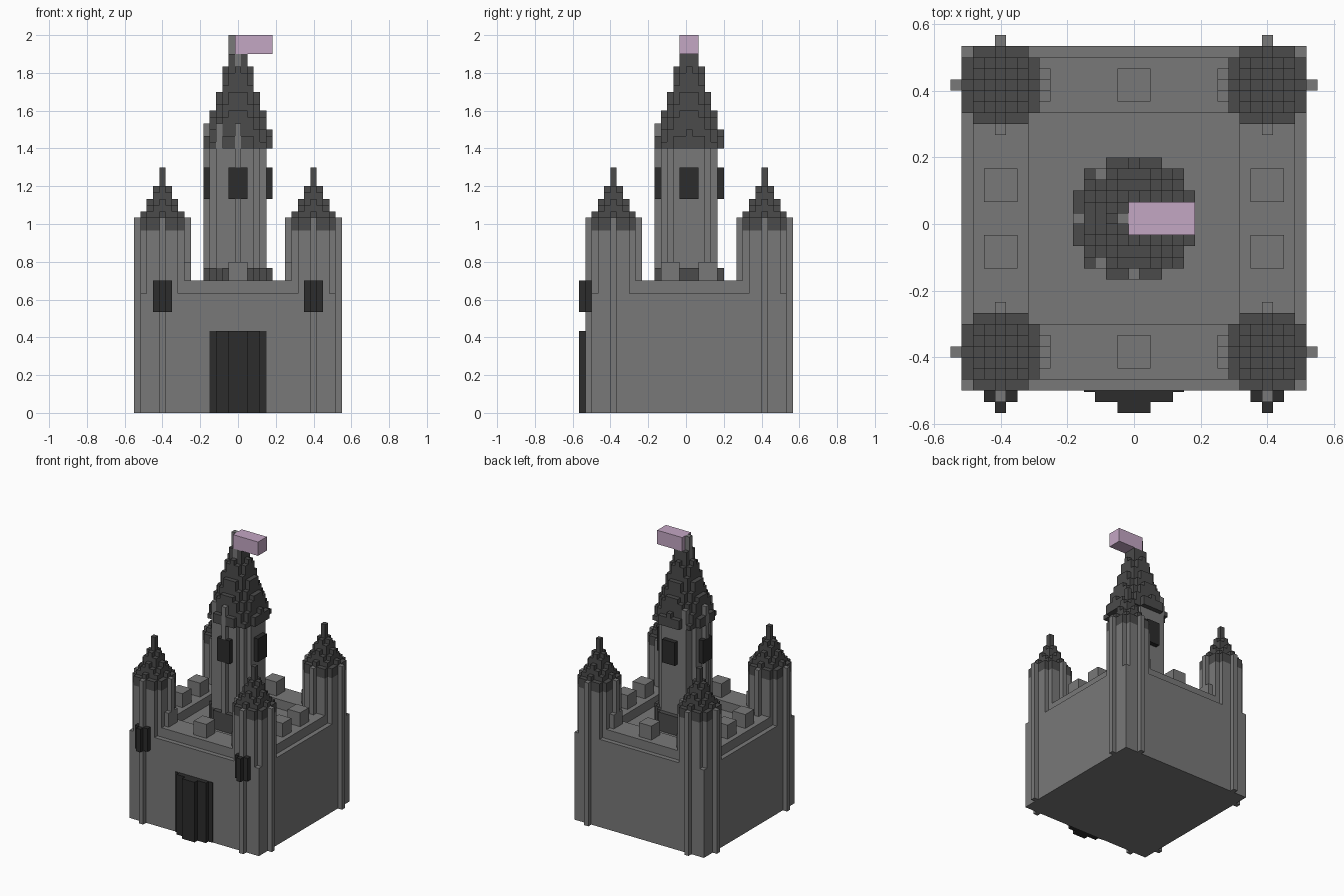
import bpy, bmesh, math

V = 1 / 30  # block size

old = bpy.data.objects.get("Cube")
if old:
    bpy.data.objects.remove(old, do_unlink=True)


def material(name, rgb):
    m = bpy.data.materials.new(name)
    m.use_nodes = True
    m.diffuse_color = (*rgb, 1)
    bsdf = next(n for n in m.node_tree.nodes if n.type == 'BSDF_PRINCIPLED')
    bsdf.inputs["Base Color"].default_value = (*rgb, 1)
    return m


STONE = material("stone grey", (0.19, 0.19, 0.19))
ROOF = material("slate grey", (0.07, 0.07, 0.07))
DARK = material("opening black", (0.025, 0.025, 0.025))
FLAG = material("flag lilac", (0.55, 0.385, 0.55))


def rect(i0, i1, j0, j1):
    return {(i, j) for i in range(i0, i1 + 1) for j in range(j0, j1 + 1)}


def disc(r2, ci=0, cj=0):
    n = int(math.sqrt(r2)) + 1
    return {(ci + i, cj + j) for i, j in rect(-n, n, -n, n) if i * i + j * j <= r2}


def shift(cells, ci, cj):
    return {(i + ci, j + cj) for i, j in cells}


def build(name, mat, layers):
    """Stack of block slabs, each given as (cells, bottom layer, top layer)."""
    bm = bmesh.new()
    for cells, k0, k1 in layers:
        slab = bmesh.new()
        z0, z1 = k0 * V, k1 * V

        def face(*pts):
            slab.faces.new([slab.verts.new(p) for p in pts])

        for i, j in sorted(cells):
            x0, x1, y0, y1 = (i - .5) * V, (i + .5) * V, j * V, (j + 1) * V
            face((x0, y0, z1), (x1, y0, z1), (x1, y1, z1), (x0, y1, z1))
            face((x0, y1, z0), (x1, y1, z0), (x1, y0, z0), (x0, y0, z0))
            sides = (((0, -1), (x0, y0), (x1, y0)), ((1, 0), (x1, y0), (x1, y1)),
                     ((0, 1), (x1, y1), (x0, y1)), ((-1, 0), (x0, y1), (x0, y0)))
            for (di, dj), a, b in sides:
                if (i + di, j + dj) not in cells:
                    face((*a, z0), (*b, z0), (*b, z1), (*a, z1))
        bmesh.ops.remove_doubles(slab, verts=slab.verts[:], dist=1e-4)
        bmesh.ops.dissolve_limit(slab, angle_limit=0.02, verts=slab.verts[:], edges=slab.edges[:])
        part = bpy.data.meshes.new("part")
        slab.to_mesh(part)
        slab.free()
        bm.from_mesh(part)
        bpy.data.meshes.remove(part)
    mesh = bpy.data.meshes.new(name)
    bm.to_mesh(mesh)
    bm.free()
    mesh.materials.append(mat)
    ob = bpy.data.objects.new(name, mesh)
    bpy.context.collection.objects.link(ob)
    return ob


# Keep body and raised wall walk
build("castle_body", STONE, [(rect(-15, 15, -15, 15), 0, 19)])
build("wall_walk", STONE, [(rect(-14, 14, -14, 14) - rect(-9, 9, -9, 9), 19, 21)])

# Battlement blocks along the wall walk
spots = [(i, j) for i in (-9, 0, 9) for j in (-12, 12)]
spots += [(i, j) for i in (-12, 12) for j in (-3, 3)]
for i, j in spots:
    build("battlement", STONE, [(rect(i - 1, i + 1, j - 1, j + 1), 21, 24)])

# Gate with a stepped, rounded front
build("gate", DARK, [(rect(-3, 3, -16, -16) | rect(-1, 1, -17, -17), 0, 13)])
bpy.ops.mesh.primitive_cube_add(size=1, location=(0, -15 * V, 6.5 * V))
frame = bpy.context.object
frame.name = "gate_frame"
frame.scale = (9 * V, 0.008, 13 * V)
frame.data.materials.append(DARK)

# Corner towers with stepped cone roofs
tips = {(4, 0), (-4, 0), (0, 4), (0, -4)}
for ci in (-12, 12):
    for cj in (-12, 12):
        build("corner_tower", STONE, [(disc(16, ci, cj), 0, 29), (shift(tips, ci, cj), 29, 31)])
        cone = [(disc(13, ci, cj), 29, 31)]
        cone += [(disc((4 - k / 2) ** 2, ci, cj), 29 + k, 30 + k) for k in range(2, 8)]
        cone.append(({(ci, cj)}, 37, 39))
        build("corner_roof", ROOF, cone)
    build("corner_window", DARK, [(rect(ci - 1, ci + 1, -16, -16) | {(ci, -17)}, 16, 21)])

# Central tower with thin ribs
ribs = {(-5, 0), (0, -5), (-3, 4), (-3, -4)}
build("main_tower", STONE, [(disc(24.5), 19, 42), (ribs, 23, 34),
                            ({(-3, 4), (-3, -4)}, 34, 39), (ribs, 39, 46)])
build("tower_base_band", ROOF, [(disc(30), 19, 23)])

# Tower windows on four sides
for name, cells in (("front", rect(-1, 1, -5, -5)), ("back", rect(-1, 1, 5, 5)),
                    ("left", rect(5, 5, -1, 1)), ("right", rect(-5, -5, -1, 1))):
    build("tower_window_" + name, DARK, [(cells, 34, 39)])

# Tall roof, pole and flag
pole = {(-1, 0), (0, 0), (0, -1)}
roof = []
for k in range(15):
    cells = disc((5.7 - 0.305 * k) ** 2)
    cells -= ribs if k < 4 else set()
    cells -= pole if k > 12 else set()
    roof.append((cells, 42 + k, 43 + k))
build("main_roof", ROOF, roof)
build("flag_pole", STONE, [(pole, 55, 57), ({(-1, 0)}, 57, 60)])
build("flag", FLAG, [(rect(0, 5, -1, 1), 57, 60)])
